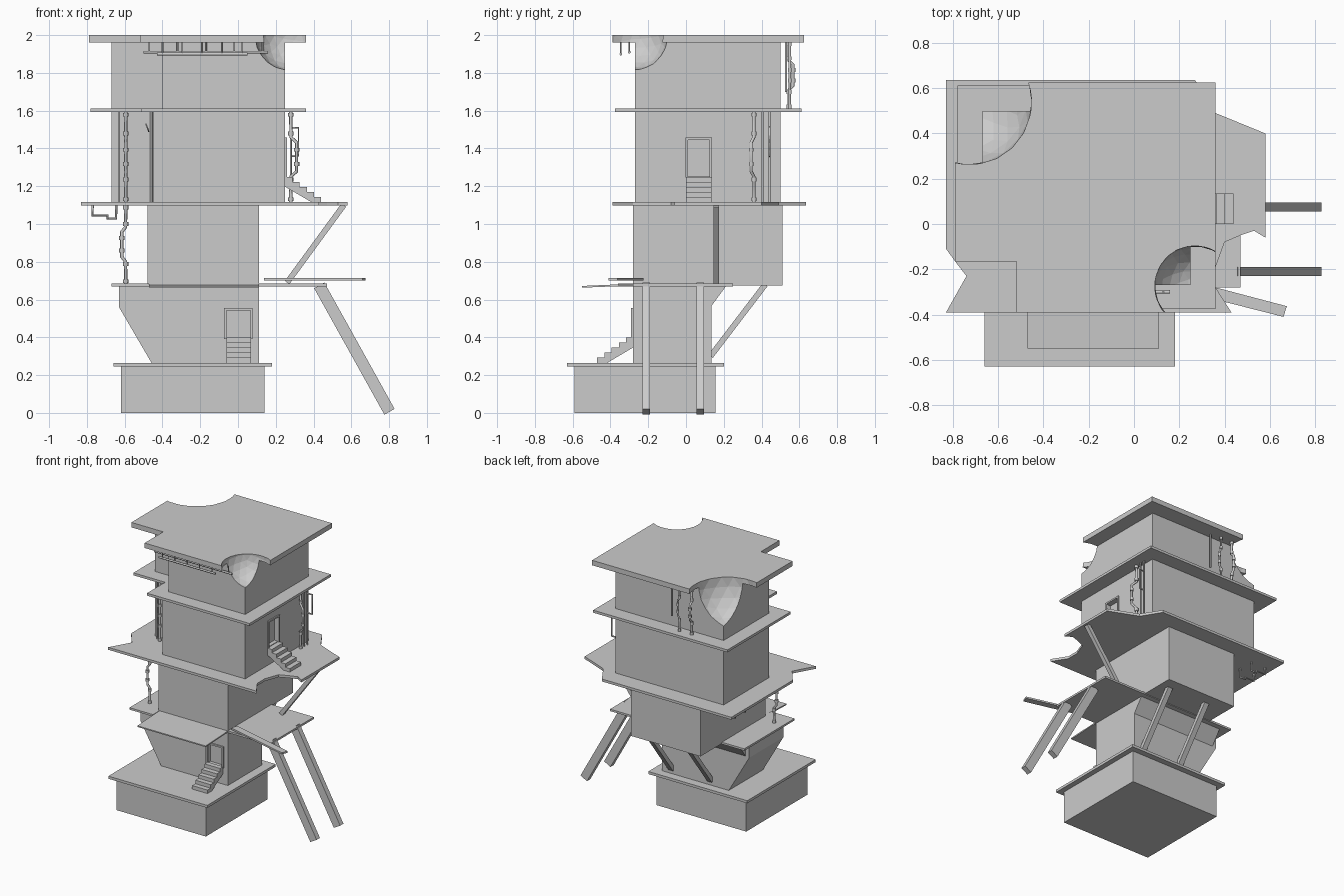
import bpy, bmesh
from mathutils import Vector

if "Cube" in bpy.data.objects:
    bpy.data.objects.remove(bpy.data.objects["Cube"])


def prism(name, pts, lo, hi, axis='z'):
    """Extrude a 2D outline along one axis."""
    place = {'z': lambda a, b, h: (a, b, h),
             'y': lambda a, b, h: (a, h, b),
             'x': lambda a, b, h: (h, a, b)}[axis]
    bm = bmesh.new()
    bottom = bm.faces.new([bm.verts.new(place(a, b, lo)) for a, b in pts])
    ext = bmesh.ops.extrude_face_region(bm, geom=[bottom])
    shift = Vector(place(0, 0, hi - lo))
    bmesh.ops.translate(bm, vec=shift,
                        verts=[v for v in ext['geom'] if isinstance(v, bmesh.types.BMVert)])
    bmesh.ops.recalc_face_normals(bm, faces=bm.faces)
    me = bpy.data.meshes.new(name)
    bm.to_mesh(me)
    bm.free()
    ob = bpy.data.objects.new(name, me)
    bpy.context.collection.objects.link(ob)
    return ob


def box(name, x0, x1, y0, y1, z0, z1):
    return prism(name, [(x0, y0), (x1, y0), (x1, y1), (x0, y1)], z0, z1)


def beam(name, a, b, w, d):
    """Square bar between two points."""
    a, b = Vector(a), Vector(b)
    ob = box(name, -w / 2, w / 2, -d / 2, d / 2, 0, (b - a).length)
    ob.location = a
    ob.rotation_euler = (b - a).to_track_quat('Z', 'Y').to_euler()
    return ob


def tube(name, pts, r):
    cu = bpy.data.curves.new(name, 'CURVE')
    cu.dimensions = '3D'
    cu.bevel_depth = r
    cu.bevel_resolution = 1
    cu.use_fill_caps = True
    sp = cu.splines.new('POLY')
    sp.points.add(len(pts) - 1)
    for p, co in zip(sp.points, pts):
        p.co = (*co, 1)
    ob = bpy.data.objects.new(name, cu)
    bpy.context.collection.objects.link(ob)
    bpy.ops.object.select_all(action='DESELECT')
    ob.select_set(True)
    bpy.context.view_layer.objects.active = ob
    bpy.ops.object.convert(target='MESH')


def riser(name, x, y, z0, z1, dx=0, dy=0, r=0.009):
    """Vertical pipe with an optional sideways jog and collars."""
    h = z1 - z0
    steps = [(0, 0), (.28, 0), (.34, 1), (.66, 1), (.72, 0), (1, 0)]
    tube(name, [(x + dx * s, y + dy * s, z0 + h * t) for t, s in steps], r)
    for t, s in [(.03, 0), (.25, 0), (.42, 1), (.58, 1), (.76, 0), (.97, 0)]:
        p = (x + dx * s, y + dy * s, z0 + h * t)
        tube(name + "_collar", [(p[0], p[1], p[2] - .01), (p[0], p[1], p[2] + .01)], r * 1.6)


def cut(ob, cutter):
    m = ob.modifiers.new("cut", 'BOOLEAN')
    m.operation = 'DIFFERENCE'
    m.solver = 'EXACT'
    m.object = cutter
    bpy.context.view_layer.objects.active = ob
    bpy.ops.object.modifier_apply(modifier=m.name)


def drop(ob):
    bpy.data.objects.remove(ob, do_unlink=True)


def notched(x0, x1, y0, y1, nx, ny):
    """Rectangle missing its front-left corner."""
    return [(nx, y0), (x1, y0), (x1, y1), (x0, y1), (x0, ny), (nx, ny)]


# base
box("base_block", -.62, .14, -.59, .155, 0, .25)
box("base_slab", -.66, .18, -.63, .20, .245, .265)

# lower storey, flaring left and back
lower = prism("lower_storey", [(-.455, .26), (.11, .26), (.11, .68), (-.63, .68), (-.63, .56)],
              -.28, .135, 'y')
prism("lower_back_flare", [(.13, .56), (.215, .675), (.13, .675)], -.60, .11, 'x')
prism("lower_deck", [(-.67, -.36), (-.47, -.36), (-.47, -.28), (.47, -.28), (.47, .25), (-.67, .25)],
      .67, .685)
prism("porch_roof", [(-.55, .663), (-.27, .674), (-.27, .684), (-.55, .672)], -.47, .11, 'x')

# second storey and broken platform
box("second_storey", -.48, .11, -.28, .51, .675, 1.105)
prism("broken_platform",
      [(-.83, -.39), (.43, -.39), (.36, -.28), (.36, -.19), (.40, -.08), (.47, -.05), (.53, -.03),
       (.58, -.06), (.58, .40), (.36, .49), (.27, .635), (-.83, .635), (-.83, -.11),
       (-.79, -.165), (-.74, -.23)], 1.098, 1.117)

# upper storeys and slabs
third = prism("third_storey", notched(-.67, .25, -.27, .50, -.45, -.05), 1.11, 1.60)
prism("upper_slab", notched(-.78, .36, -.375, .612, -.51, -.155), 1.593, 1.612)
top = prism("top_storey", notched(-.67, .25, -.27, .50, -.40, -.05), 1.61, 1.965)
roof = prism("roof", notched(-.79, .36, -.39, .625, -.52, -.165), 1.962, 2.0)

# round bites out of the top corners
for loc, r, sq in [((-.73, .54, 1.99), .28, 1.0), ((.27, -.275, 2.0), .18, 1.03)]:
    bpy.ops.mesh.primitive_ico_sphere_add(subdivisions=3, radius=r, location=loc,
                                          scale=(1, 1, sq), rotation=(.2, .1, .3))
    ball = bpy.context.object
    ball.hide_render = True
    cut(top, ball)
    cut(roof, ball)
    drop(ball)

# doorways
c = box("door_cutter", -.06, .07, -.32, -.25, .395, .545)
cut(lower, c)
drop(c)
c = box("door_cutter", .22, .3, .007, .128, 1.255, 1.445)
cut(third, c)
drop(c)
for x in (-.067, .071):
    box("front_door_jamb", x - .006, x + .006, -.29, -.27, .39, .555)
box("front_door_lintel", -.073, .077, -.29, -.27, .543, .555)
for y in (.004, .131):
    box("side_door_jamb", .24, .26, y - .006, y + .006, 1.245, 1.455)
box("side_door_lintel", .24, .26, -.002, .137, 1.445, 1.457)


def stair_profile(wall, out, z0, z1, n, sgn):
    """Sawtooth steps with a sloped underside."""
    run, rise = out / n, (z1 - z0) / n
    pts = [(wall, z1)]
    for i in range(n):
        u = wall + sgn * run * (i + 1)
        pts += [(u, z1 - rise * i), (u, z1 - rise * (i + 1))]
    return pts + [(wall + sgn * out * .72, z0), (wall, z1 - rise * 2)]


prism("front_stairs", stair_profile(-.28, .19, .265, .40, 5, -1), -.06, .07, 'x')
prism("side_stairs", stair_profile(.25, .19, 1.117, 1.25, 5, 1), 0, .135, 'y')

# gangplank
prism("gangplank", [(.15, -.225), (.137, -.277), (.66, -.41), (.675, -.363)], .70, .713)

# struts
for y in (-.21, .075):
    beam("leg_strut", (.43, y, .675), (.802, y, .006), .04, .062)
beam("platform_strut", (.26, .16, .69), (.56, .16, 1.10), .03, .03)
for x in (.03, -.30):
    beam("back_brace", (x, .13, .30), (x, .42, .68), .04, .03)

# pipes
riser("left_pipe", -.595, -.22, .685, 1.10, dx=-.02)
riser("notch_pipe", -.595, -.10, 1.117, 1.593)
tube("notch_thin_pipe", [(-.63, -.08, 1.117), (-.63, -.08, 1.35), (-.63, -.08, 1.593)], .006)
tube("notch_wall_pipe", [(-.46, -.075, 1.117), (-.46, -.075, 1.593)], .007)
riser("right_pipe", .28, .36, 1.117, 1.593, dx=.03, dy=-.015)
for y in (.405, .442):
    tube("right_thin_pipe", [(.28, y, 1.117), (.28, y, 1.593)], .006)
tube("right_side_loop", [(.28, .442, 1.51), (.32, .442, 1.51), (.32, .442, 1.36), (.28, .442, 1.36)], .006)
riser("back_pipe", -.43, .545, 1.612, 1.962, dy=.022)
riser("back_pipe_short", -.33, .55, 1.612, 1.962, dx=.015, r=.007)
tube("back_thin_pipe", [(-.25, .53, 1.70), (-.25, .53, 1.962)], .006)

# hanging pipes under the roof and platform
for y, x0, x1, z in ((-.30, -.5, .16, 1.91), (-.345, -.43, .05, 1.90)):
    tube("roof_pipe", [(x0, y, z), (x1, y, z)], .008)
    for i in range(5):
        x = x0 + .03 + (x1 - x0 - .06) * i / 4
        tube("roof_pipe_hanger", [(x, y, z), (x, y, 1.963)], .005)
for y in (.38, .50):
    tube("platform_pipe", [(-.77, y, 1.10), (-.77, y, 1.045), (-.69, y, 1.045), (-.69, y, 1.03),
                           (-.645, y, 1.03), (-.645, y, 1.10)], .007)

# valve wheel
bpy.ops.mesh.primitive_torus_add(major_radius=.02, minor_radius=.004, major_segments=12,
                                 minor_segments=6, location=(-.48, -.085, 1.51), rotation=(0, 1.2, 0))
bpy.context.object.name = "valve_wheel"
